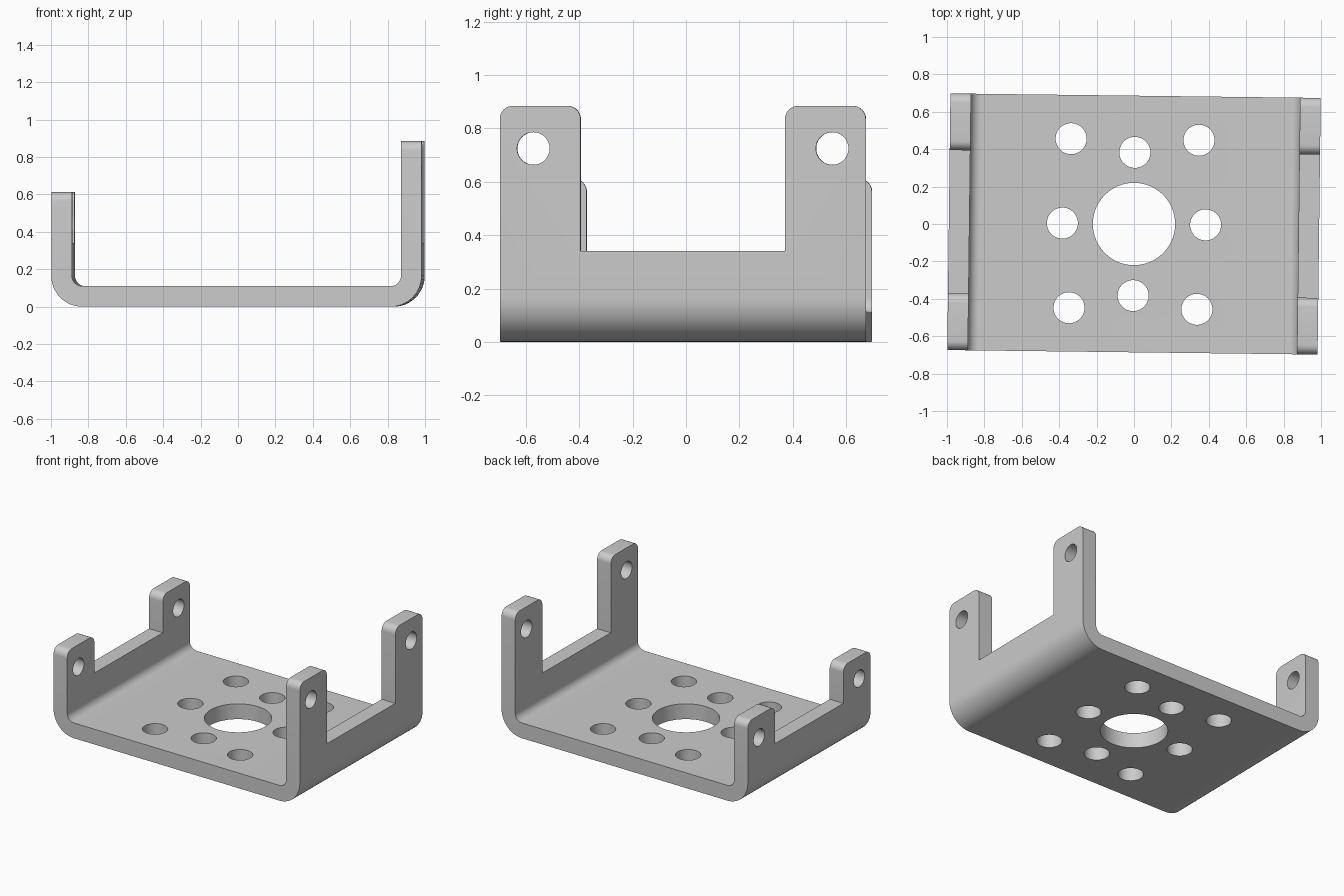
import bpy, bmesh
from math import pi, sin, cos, radians
from mathutils import Matrix

if "Cube" in bpy.data.objects:
    bpy.data.objects.remove(bpy.data.objects["Cube"])

HX, HY = 0.99, 0.686          # half length and half depth
T, R = 0.11, 0.165            # sheet thickness, outer bend radius
TALL, LOW = 0.885, 0.612      # wall heights at left (+x) and right (-x)
NOTCH_Y, NOTCH_Z = 0.383, 0.34


def make_object(name, bm):
    bmesh.ops.recalc_face_normals(bm, faces=bm.faces)
    mesh = bpy.data.meshes.new(name)
    bm.to_mesh(mesh)
    bm.free()
    obj = bpy.data.objects.new(name, mesh)
    bpy.context.collection.objects.link(obj)
    return obj


def arc(cx, cz, r, a0, a1, n=12):
    return [(cx + r * cos(a0 + (a1 - a0) * i / n),
             cz + r * sin(a0 + (a1 - a0) * i / n)) for i in range(n + 1)]


def cut(target, bm):
    """Subtract a cutter from the target, then remove the cutter."""
    cutter = make_object("cutter", bm)
    cutter.hide_render = True
    mod = target.modifiers.new("cut", "BOOLEAN")
    mod.operation, mod.solver, mod.object = "DIFFERENCE", "EXACT", cutter
    deps = bpy.context.evaluated_depsgraph_get()
    mesh = bpy.data.meshes.new_from_object(target.evaluated_get(deps))
    target.modifiers.clear()
    target.data = mesh
    bpy.data.objects.remove(cutter)


def add_cylinder(bm, centre, radius, depth, axis="Z", segments=48):
    rot = Matrix.Rotation(pi / 2, 4, "Y") if axis == "X" else Matrix()
    bmesh.ops.create_cone(bm, cap_ends=True, segments=segments, radius1=radius,
                          radius2=radius, depth=depth,
                          matrix=Matrix.Translation(centre) @ rot)


# Bent sheet: U-shaped profile extruded along y
bx = HX - R
profile = [(-HX, LOW)] + arc(-bx, R, R, pi, 1.5 * pi) + arc(bx, R, R, -pi / 2, 0)
profile += [(HX, TALL), (HX - T, TALL)]
profile += arc(bx, R, R - T, 0, -pi / 2) + arc(-bx, R, R - T, 1.5 * pi, pi)
profile += [(T - HX, LOW)]
bm = bmesh.new()
face = bm.faces.new([bm.verts.new((x, -HY, z)) for x, z in profile])
ext = bmesh.ops.extrude_face_region(bm, geom=[face])
verts = [g for g in ext["geom"] if isinstance(g, bmesh.types.BMVert)]
bmesh.ops.translate(bm, verts=verts, vec=(0, 2 * HY, 0))
bracket = make_object("bracket", bm)

# Notch between the tabs of both walls
bm = bmesh.new()
bmesh.ops.create_cube(bm, size=1, matrix=Matrix.Translation((0, 0, NOTCH_Z + 0.5))
                      @ Matrix.Diagonal((3, 2 * NOTCH_Y, 1, 1)))
cut(bracket, bm)

# Rounded tab corners: bevel the top edges that run through the sheet
bm = bmesh.new()
bm.from_mesh(bracket.data)
corners = []
for e in bm.edges:
    a, b = e.verts[0].co, e.verts[1].co
    if min(a.z, b.z) > 0.5 and abs(a.y - b.y) < 1e-4 and abs(a.z - b.z) < 1e-4:
        corners.append(e)
bmesh.ops.bevel(bm, geom=corners, offset=0.05, offset_type="OFFSET",
                segments=8, profile=0.5, affect="EDGES")
bm.to_mesh(bracket.data)
bm.free()

# Holes in the base plate: centre bore, inner cross and outer corners
bm = bmesh.new()
add_cylinder(bm, (0, 0, T / 2), 0.22, 0.3, segments=80)
for s in (-1, 1):
    add_cylinder(bm, (s * 0.383, 0, T / 2), 0.083, 0.3)
    add_cylinder(bm, (0, s * 0.383, T / 2), 0.083, 0.3)
    for t in (-1, 1):
        add_cylinder(bm, (s * 0.342, t * 0.452, T / 2), 0.083, 0.3)
cut(bracket, bm)

# Holes in the four tabs
bm = bmesh.new()
for side, top in ((1, TALL), (-1, LOW)):
    for s in (-1, 1):
        add_cylinder(bm, (side * (HX - T / 2), s * 0.56, top - 0.16), 0.061, 0.4, "X")
cut(bracket, bm)

# The part sits very slightly turned about z
bracket.data.transform(Matrix.Rotation(radians(-0.7), 4, "Z"))

# Material
grey = bpy.data.materials.new("plain grey")
grey.use_nodes = True
colour = (0.6, 0.6, 0.6, 1)
grey.diffuse_color = colour
grey.node_tree.nodes["Principled BSDF"].inputs["Base Color"].default_value = colour
bracket.data.materials.clear()
bracket.data.materials.append(grey)
for p in bracket.data.polygons:
    p.material_index = 0

# Smooth bends and holes, sharp edges elsewhere
bpy.ops.object.select_all(action="DESELECT")
bracket.select_set(True)
bpy.context.view_layer.objects.active = bracket
bpy.ops.object.shade_smooth_by_angle(angle=radians(30))
